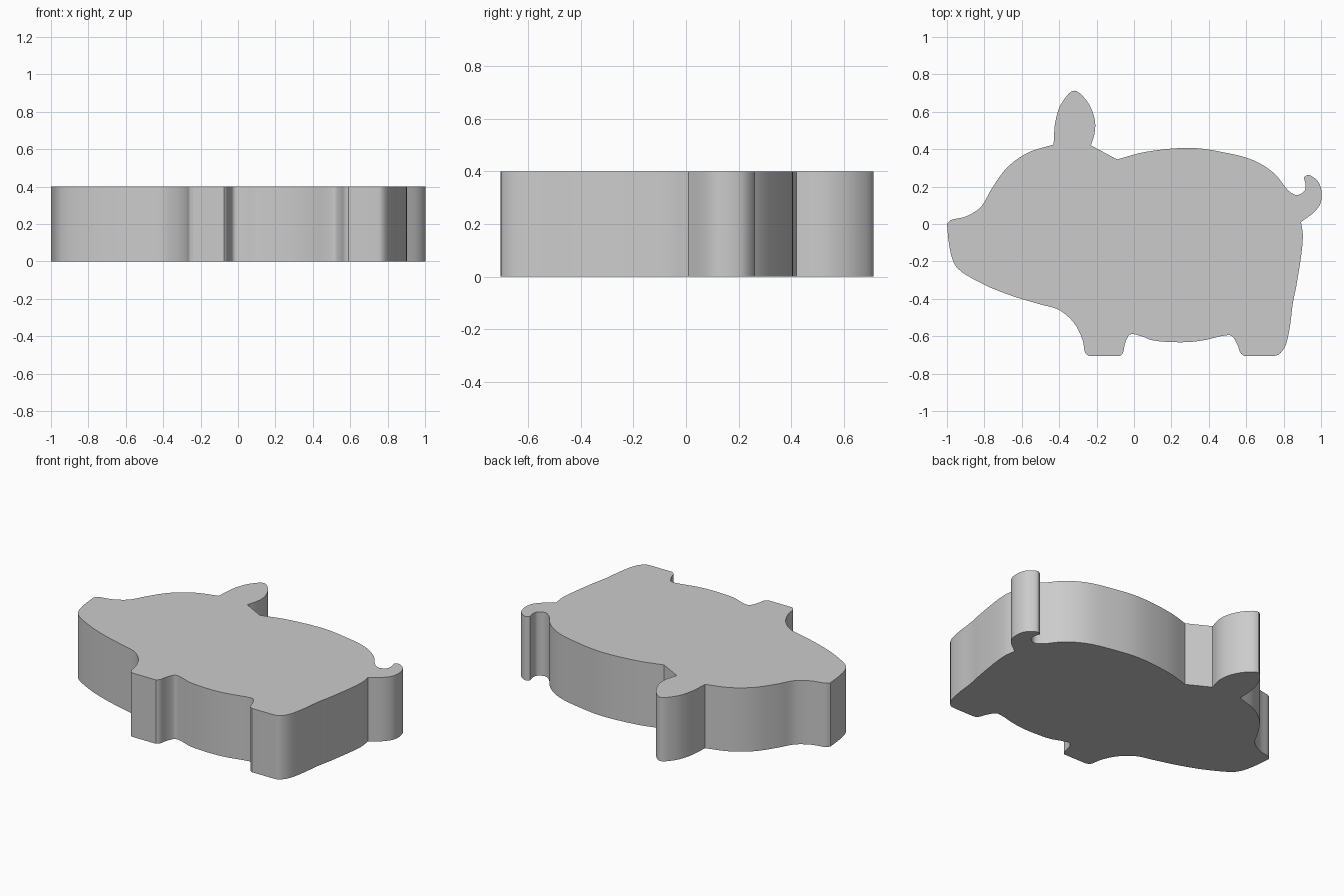
import bpy
import bmesh
import math
from mathutils import Vector

if "Cube" in bpy.data.objects:
    bpy.data.objects.remove(bpy.data.objects["Cube"])

THICKNESS = 0.4

# Outline as smooth runs; each run starts at the sharp corner ending the one before
HEAD = [(-1, 0), (-0.98, 0.02), (-0.90, 0.04), (-0.82, 0.09), (-0.76, 0.19),
        (-0.68, 0.30), (-0.57, 0.38), (-0.43, 0.425)]
EAR = [(-0.42, 0.55), (-0.385, 0.65), (-0.32, 0.713), (-0.25, 0.655),
       (-0.21, 0.56), (-0.21, 0.49), (-0.23, 0.42)]
NECK = [(-0.09, 0.345)]
BACK = [(0.06, 0.385), (0.30, 0.407), (0.47, 0.385), (0.64, 0.34), (0.75, 0.27),
        (0.83, 0.175), (0.87, 0.155), (0.91, 0.175), (0.917, 0.205), (0.908, 0.25)]
TAIL = [(0.933, 0.262), (0.98, 0.232), (1.0, 0.19), (1.0, 0.12), (0.97, 0.07), (0.893, 0.01)]
RUMP = [(0.903, -0.07), (0.87, -0.32), (0.85, -0.42), (0.83, -0.57),
        (0.805, -0.66), (0.77, -0.70), (0.73, -0.706)]
HIND_FOOT = [(0.59, -0.706)]
BELLY = [(0.57, -0.69), (0.55, -0.64), (0.52, -0.597), (0.48, -0.597), (0.38, -0.62),
         (0.28, -0.632), (0.10, -0.622), (0.04, -0.60), (-0.02, -0.59),
         (-0.045, -0.63), (-0.06, -0.69), (-0.075, -0.706)]
FRONT_FOOT = [(-0.24, -0.706)]
CHEST = [(-0.26, -0.69), (-0.275, -0.62), (-0.32, -0.53), (-0.40, -0.46), (-0.50, -0.43),
         (-0.65, -0.385), (-0.80, -0.325), (-0.94, -0.24), (-0.97, -0.19), (-0.99, -0.1), (-1, 0)]


def smooth_run(points, steps=5):
    """Centripetal spline through the points, leaving out the first point."""
    p = [Vector(q) for q in points]
    if len(p) == 2:
        return [p[1]]
    p = [2 * p[0] - p[1]] + p + [2 * p[-1] - p[-2]]
    result = []
    for a, b, c, d in zip(p, p[1:], p[2:], p[3:]):
        t1 = math.sqrt((b - a).length)
        t2 = t1 + math.sqrt((c - b).length)
        t3 = t2 + math.sqrt((d - c).length)
        for i in range(1, steps + 1):
            t = t1 + (t2 - t1) * i / steps
            ab = a.lerp(b, t / t1)
            bc = b.lerp(c, (t - t1) / (t2 - t1))
            cd = c.lerp(d, (t - t2) / (t3 - t2))
            result.append(ab.lerp(bc, t / t2).lerp(bc.lerp(cd, (t - t1) / (t3 - t1)), (t - t1) / (t2 - t1)))
    return result


outline = []
corner = HEAD[0]
for run in (HEAD[1:], EAR, NECK, BACK, TAIL, RUMP, HIND_FOOT, BELLY, FRONT_FOOT, CHEST):
    outline += smooth_run([corner] + run)
    corner = run[-1]

# Flat pig-shaped slab, extruded upwards
bm = bmesh.new()
base = bm.faces.new([bm.verts.new((p.x, p.y, 0)) for p in outline])
top = bmesh.ops.extrude_face_region(bm, geom=[base], use_keep_orig=True)
bmesh.ops.translate(bm, vec=(0, 0, THICKNESS),
                    verts=[v for v in top["geom"] if isinstance(v, bmesh.types.BMVert)])
bmesh.ops.recalc_face_normals(bm, faces=bm.faces)
mesh = bpy.data.meshes.new("pig_slab")
bm.to_mesh(mesh)
bm.free()

slab = bpy.data.objects.new("pig_slab", mesh)
bpy.context.collection.objects.link(slab)

grey = bpy.data.materials.new("light_grey")
grey.diffuse_color = (0.6, 0.6, 0.6, 1)
grey.use_nodes = True
grey.node_tree.nodes["Principled BSDF"].inputs["Base Color"].default_value = grey.diffuse_color
mesh.materials.append(grey)

# Smooth sides with crisp top and bottom rims
bpy.context.view_layer.objects.active = slab
slab.select_set(True)
bpy.ops.object.shade_smooth_by_angle(angle=math.radians(30))
